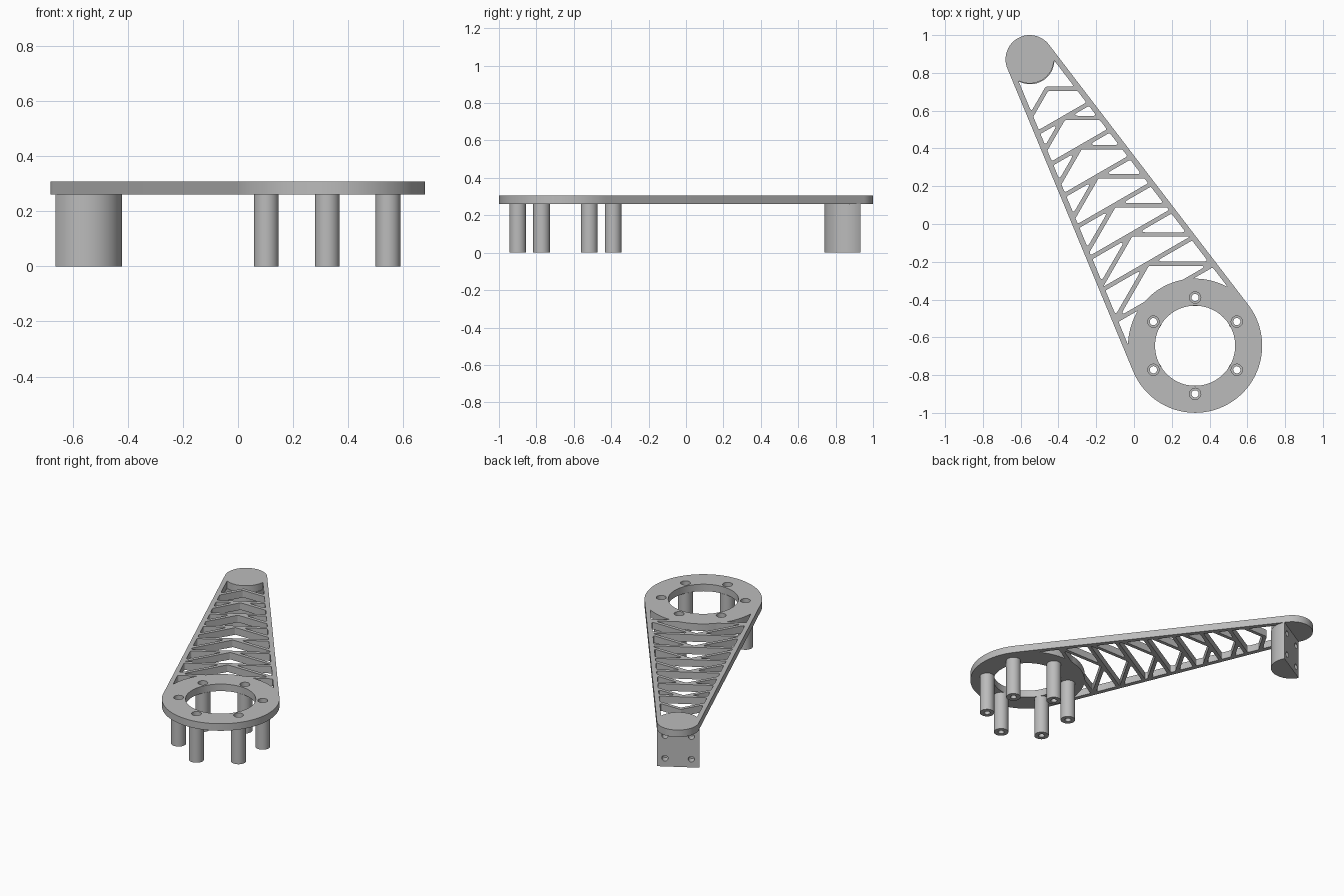
import bpy
import math
from math import sin, cos, pi
from mathutils import Vector, Matrix

cube = bpy.data.objects.get("Cube")
if cube:
    bpy.data.objects.remove(cube, do_unlink=True)

grey = bpy.data.materials.new("plain grey")
grey.use_nodes = True
grey.diffuse_color = (0.5, 0.5, 0.5, 1)
grey.node_tree.nodes["Principled BSDF"].inputs["Base Color"].default_value = (0.5, 0.5, 0.5, 1)

# Local frame: u runs across the arm, t runs from the small end to the ring
SMALL = Vector((-0.552, 0.872))
ACROSS = Vector((cos(pi / 6), sin(pi / 6)))
ALONG = Vector((sin(pi / 6), -cos(pi / 6)))
LENGTH, R_SMALL, R_RING = 1.751, 0.128, 0.355
PLATE_Z, PLATE_TOP = 0.26, 0.307
RIM, HALF = 0.029, 0.0115           # rim width, half strut width
FIRST, PITCH = 0.181, 0.178         # chevron apex spacing
C, S = cos(pi / 6), sin(pi / 6)
TAPER = (R_RING - R_SMALL) / LENGTH
TC = math.sqrt(1 - TAPER ** 2)


def world(p):
    return SMALL + ACROSS * p[0] + ALONG * p[1]


def arc(u, t, r, a0, a1, n):
    return [Vector((u + r * cos(a0 + (a1 - a0) * i / n),
                    t + r * sin(a0 + (a1 - a0) * i / n))) for i in range(n + 1)]


def circle(u, t, r, n=64):
    return arc(u, t, r, 0, 2 * pi, n)[:-1]


def mirror(loop):
    return [Vector((-p.x, p.y)) for p in loop]


def extrude_loops(name, loops, z0, z1):
    """Filled outline with holes, extruded between two heights."""
    curve = bpy.data.curves.new(name, 'CURVE')
    curve.dimensions = '2D'
    curve.fill_mode = 'BOTH'
    curve.extrude = (z1 - z0) / 2
    for loop in loops:
        spline = curve.splines.new('POLY')
        spline.points.add(len(loop) - 1)
        for point, p in zip(spline.points, loop):
            point.co = (*world(p), 0, 1)
        spline.use_cyclic_u = True
    obj = bpy.data.objects.new(name, curve)
    bpy.context.collection.objects.link(obj)
    obj.location.z = (z0 + z1) / 2
    select(obj)
    bpy.ops.object.convert(target='MESH')
    obj = bpy.context.object
    bpy.ops.object.mode_set(mode='EDIT')
    bpy.ops.mesh.select_all(action='SELECT')
    bpy.ops.mesh.remove_doubles(threshold=0.00002)
    bpy.ops.mesh.normals_make_consistent(inside=False)
    bpy.ops.object.mode_set(mode='OBJECT')
    obj.data.materials.clear()
    obj.data.materials.append(grey)
    return obj


def select(obj):
    bpy.ops.object.select_all(action='DESELECT')
    obj.select_set(True)
    bpy.context.view_layer.objects.active = obj


def smooth(obj):
    select(obj)
    bpy.ops.object.shade_smooth_by_angle(angle=math.radians(30))


def clip(*planes):
    """Convex cell: every (a, b, c) keeps a*u + b*t <= c."""
    poly = [Vector(p) for p in ((-2, -1), (2, -1), (2, 3), (-2, 3))]
    for a, b, c in planes:
        out = []
        for p, q in zip(poly, poly[1:] + poly[:1]):
            dp, dq = a * p.x + b * p.y - c, a * q.x + b * q.y - c
            if dp <= 0:
                out.append(p)
            if (dp < 0) != (dq < 0) and dp != dq:
                out.append(p.lerp(q, dp / (dp - dq)))
        poly = out
    return poly


def cut_disc(poly, t, r):
    """Remove a disc centred on the arm axis from a cell."""
    centre = Vector((0, t))
    dense = []
    for p, q in zip(poly, poly[1:] + poly[:1]):
        n = max(1, int((q - p).length / 0.002))
        dense += [(p.lerp(q, i / n), i == 0) for i in range(n)]
    outside = [(p - centre).length > r for p, _ in dense]
    if all(outside):
        return poly
    start = next(i for i in range(len(dense)) if outside[i] and not outside[i - 1])
    dense = dense[start:] + dense[:start]
    outside = outside[start:] + outside[:start]
    result, leave = [], None
    for i, (p, corner) in enumerate(dense):
        nxt = outside[(i + 1) % len(dense)]
        if outside[i] and (corner or not nxt or not outside[i - 1]):
            result.append(p)
        if outside[i] and not nxt:
            leave = p - centre
        if not outside[i] and nxt:
            enter = dense[(i + 1) % len(dense)][0] - centre
            a0 = math.atan2(leave.y, leave.x)
            turn = (math.atan2(enter.y, enter.x) - a0 + pi) % (2 * pi) - pi
            result += arc(0, t, r, a0, a0 + turn, 14)[1:-1]
    return result


def fillet(poly, r=0.01):
    """Round the sharp corners of a cell."""
    pts = [p for i, p in enumerate(poly) if (p - poly[i - 1]).length > 0.0015]
    out = []
    for i, p in enumerate(pts):
        a, b = pts[i - 1] - p, pts[(i + 1) % len(pts)] - p
        turn = pi - a.angle(b)
        if turn < math.radians(25):
            out.append(p)
            continue
        d = min(r * math.tan(turn / 2), 0.45 * a.length, 0.45 * b.length)
        p0, p2 = p + a.normalized() * d, p + b.normalized() * d
        out += [p0.lerp(p, k / 5).lerp(p.lerp(p2, k / 5), k / 5) for k in range(6)]
    return out


# Tapered arm outline around both end discs
tilt = math.asin(TAPER)
outline = (arc(0, 0, R_SMALL, -tilt, -pi + tilt, 40)
           + arc(0, LENGTH, R_RING, pi + tilt, -tilt, 72))

# Truss pockets: cross bars with chevrons, open cell beside the small end
rims = [(TC, -TAPER, R_SMALL - RIM), (-TC, -TAPER, R_SMALL - RIM)]
pockets = []
side = clip(rims[0], (-1, 0, 0), (0, -1, 0), (-S, C, FIRST * C - HALF))
axis_top = Vector((0, FIRST - HALF / C))
rim_low = max(side, key=lambda p: p.y)
rim_high = Vector(((R_SMALL - RIM) / TC, 0))
end_cell = [axis_top, rim_low, rim_high] + mirror([rim_high, rim_low])
pockets.append(fillet(cut_disc(end_cell, 0, R_SMALL)))

for k in range(8):
    apex = FIRST + k * PITCH
    stop = (0, 1, apex + PITCH - HALF)
    if k < 7:
        main = clip(*rims, stop, (S, -C, -apex * C - HALF), (-S, -C, -apex * C - HALF))
        pockets.append(fillet(cut_disc(main, LENGTH, R_RING)))
    if k > 0:
        wedge = clip(rims[0], stop, (0, -1, -apex - HALF), (-S, C, apex * C - HALF))
        wedge = fillet(cut_disc(wedge, LENGTH, R_RING))
        pockets += [wedge, mirror(wedge)]

# Ring opening and screw holes
posts = [(0.255 * cos(i * pi / 3), LENGTH + 0.255 * sin(i * pi / 3)) for i in range(6)]
holes = [circle(0, LENGTH, 0.212, 96)] + [circle(u, t, 0.03, 32) for u, t in posts]
smooth(extrude_loops("arm_plate", [outline] + pockets + holes, PLATE_Z, PLATE_TOP))

# Hollow standoffs below the ring
for i, (u, t) in enumerate(posts):
    tube = [circle(u, t, 0.045, 40), circle(u, t, 0.019, 32)]
    smooth(extrude_loops(f"standoff_{i + 1}", tube, 0, PLATE_Z))

# Half-round mounting block with four blind holes in its flat face
FLAT = 0.004
block = extrude_loops("mounting_block", [arc(0, FLAT, 0.1285, 0, pi, 48)], 0, PLATE_Z)
facing = Vector((ALONG.x, ALONG.y, 0)).to_track_quat('Z', 'Y').to_matrix().to_4x4()
for u in (-0.08, 0.08):
    for z in (0.055, 0.205):
        spot = world((u, FLAT))
        bpy.ops.mesh.primitive_cylinder_add(vertices=24, radius=0.019, depth=0.1)
        cutter = bpy.context.object
        cutter.hide_render = True
        cutter.matrix_world = Matrix.Translation((spot.x, spot.y, z)) @ facing
        select(block)
        mod = block.modifiers.new("hole", 'BOOLEAN')
        mod.operation = 'DIFFERENCE'
        mod.solver = 'EXACT'
        mod.object = cutter
        bpy.ops.object.modifier_apply(modifier=mod.name)
        bpy.data.objects.remove(cutter, do_unlink=True)
smooth(block)
